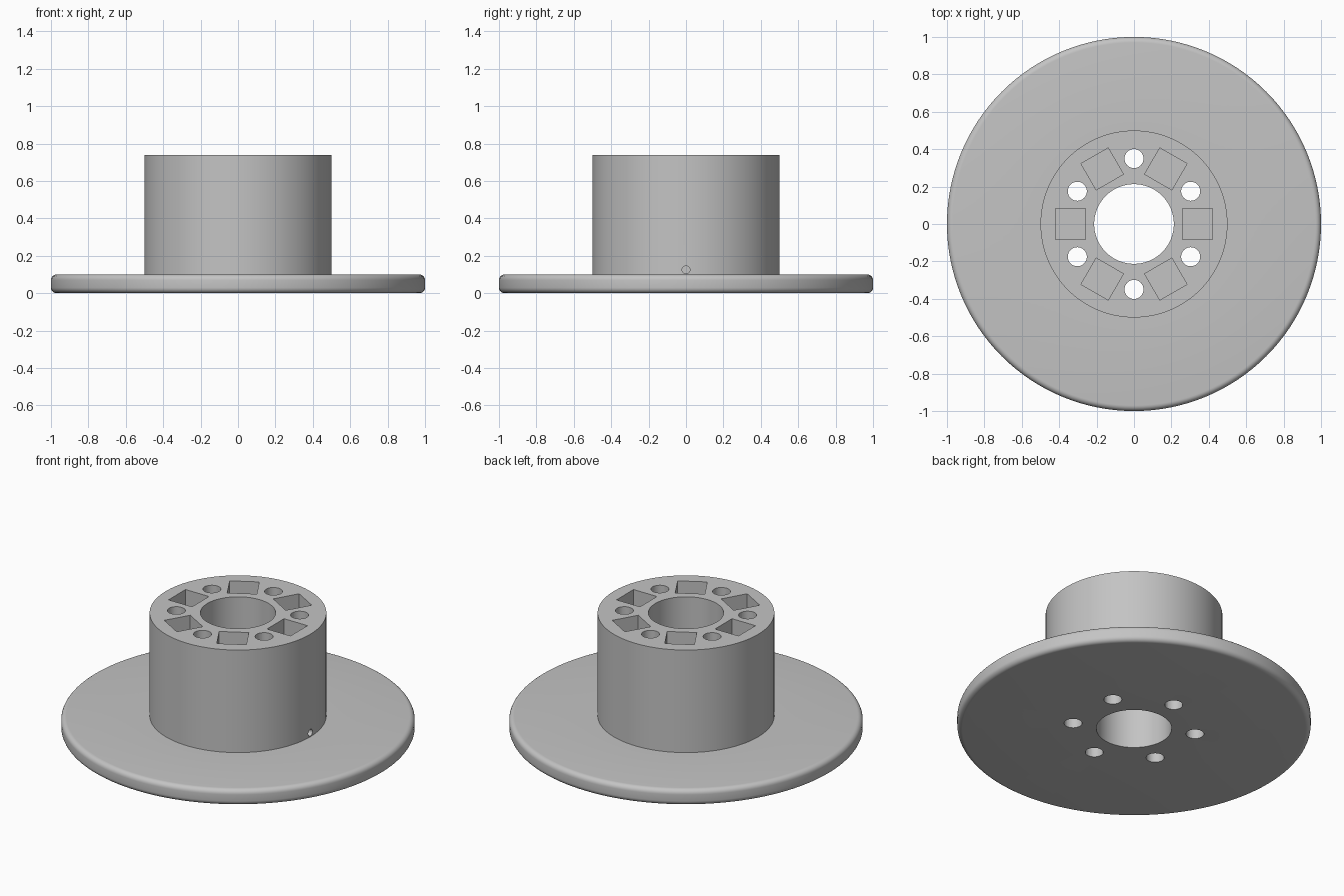
import bpy, bmesh
from math import cos, sin, pi, radians
from mathutils import Matrix

cube = bpy.data.objects.get("Cube")
if cube:
    bpy.data.objects.remove(cube, do_unlink=True)

SEGMENTS = 128
BORE_R, HUB_R, FLANGE_R = 0.213, 0.5, 1.0
FLANGE_TOP, HUB_TOP, FILLET = 0.1, 0.74, 0.03


def link_mesh(name, bm):
    mesh = bpy.data.meshes.new(name)
    bm.to_mesh(mesh)
    bm.free()
    obj = bpy.data.objects.new(name, mesh)
    bpy.context.collection.objects.link(obj)
    return obj


def lathe(name, profile):
    """Revolve a closed (radius, z) profile about the z axis."""
    bm = bmesh.new()
    rings = [[bm.verts.new((r * cos(2 * pi * i / SEGMENTS), r * sin(2 * pi * i / SEGMENTS), z))
              for r, z in profile] for i in range(SEGMENTS)]
    n = len(profile)
    for i, ring in enumerate(rings):
        nxt = rings[(i + 1) % SEGMENTS]
        for j in range(n):
            k = (j + 1) % n
            bm.faces.new((ring[j], nxt[j], nxt[k], ring[k]))
    bmesh.ops.recalc_face_normals(bm, faces=bm.faces)
    return link_mesh(name, bm)


def add_rod(bm, radius, length, matrix):
    bmesh.ops.create_cone(bm, cap_ends=True, segments=32, radius1=radius,
                          radius2=radius, depth=length, matrix=matrix)


def cut(target, cutter):
    cutter.hide_render = True
    mod = target.modifiers.new(cutter.name, 'BOOLEAN')
    mod.operation, mod.solver, mod.object = 'DIFFERENCE', 'EXACT', cutter
    bpy.ops.object.modifier_apply(modifier=mod.name)
    bpy.data.objects.remove(cutter, do_unlink=True)


# Flange with rounded rim and bored hub, as one turned solid
def rim_corner(z, start):
    c = FLANGE_R - FILLET
    angles = [radians(start + 15 * i) for i in range(7)]
    return [(c + FILLET * cos(a), z + FILLET * sin(a)) for a in angles]


profile = [(BORE_R, 0)]
profile += rim_corner(FILLET, -90) + rim_corner(FLANGE_TOP - FILLET, 0)
profile += [(HUB_R, FLANGE_TOP), (HUB_R, HUB_TOP), (BORE_R, HUB_TOP)]
spool = lathe("flanged_hub", profile)
bpy.context.view_layer.objects.active = spool
spool.select_set(True)

# Six round holes right through, and six square pockets down to the flange
holes, pockets = bmesh.new(), bmesh.new()
for i in range(6):
    turn = Matrix.Rotation(radians(60 * i), 4, 'Z')
    half_turn = Matrix.Rotation(radians(60 * i + 30), 4, 'Z')
    add_rod(holes, 0.051, 2, half_turn @ Matrix.Translation((0.35, 0, 0.4)))
    size = Matrix.Diagonal((0.162, 0.168, 0.8, 1))
    bmesh.ops.create_cube(pockets, size=1,
                          matrix=turn @ Matrix.Translation((0.34, 0, FLANGE_TOP + 0.4)) @ size)
cut(spool, link_mesh("hole_cutter", holes))
cut(spool, link_mesh("pocket_cutter", pockets))

# Small cord hole from the side of the hub into one pocket
cord = bmesh.new()
add_rod(cord, 0.021, 0.2, Matrix.Translation((0.48, 0, 0.125)) @ Matrix.Rotation(pi / 2, 4, 'Y'))
cut(spool, link_mesh("cord_hole_cutter", cord))

# Plain grey finish
grey = bpy.data.materials.new("plain_grey")
grey.use_nodes = True
color = (0.55, 0.55, 0.55, 1)
grey.diffuse_color = color
grey.node_tree.nodes["Principled BSDF"].inputs["Base Color"].default_value = color
spool.data.materials.clear()
spool.data.materials.append(grey)
for face in spool.data.polygons:
    face.material_index = 0
bpy.ops.object.shade_smooth_by_angle(angle=radians(30))
